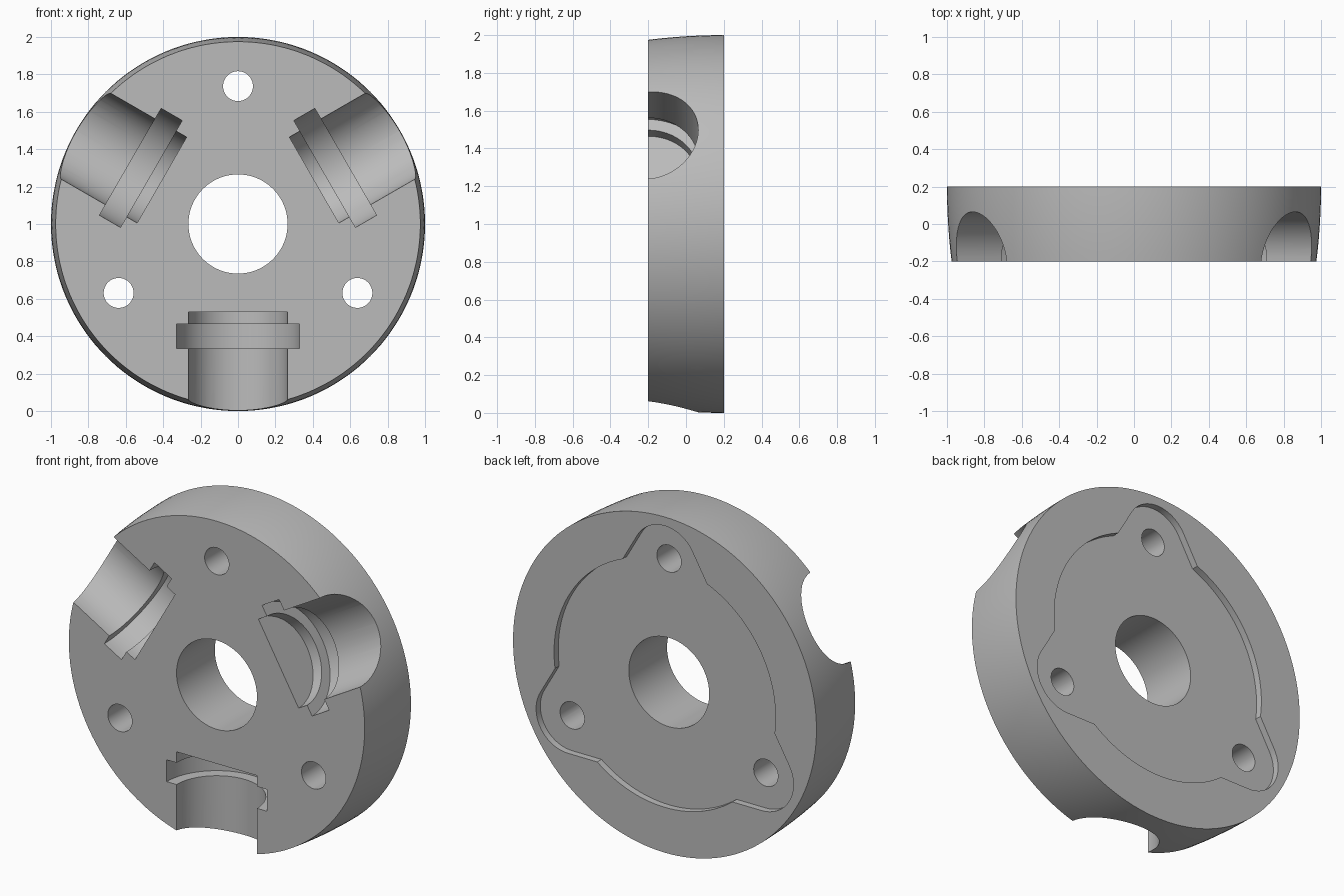
import bpy, bmesh
from math import sin, cos, pi, radians, sqrt, atan2
from mathutils import Matrix, Vector

if "Cube" in bpy.data.objects:
    bpy.data.objects.remove(bpy.data.objects["Cube"])

FRONT, BACK, FLOOR = -0.2, 0.2, 0.16
BOLT_R, LOBE_R, RECESS_R = 0.737, 0.21, 0.73
HUB = Matrix.Translation((0, 0, 1))
ALONG_Y = Matrix.Rotation(-pi / 2, 4, "X")

metal = bpy.data.materials.new("grey metal")
metal.use_nodes = True
grey = (0.5, 0.5, 0.5, 1)
metal.diffuse_color = grey
metal.node_tree.nodes["Principled BSDF"].inputs["Base Color"].default_value = grey


def finish(name, bm, matrix):
    bmesh.ops.remove_doubles(bm, verts=bm.verts, dist=1e-5)
    bmesh.ops.transform(bm, matrix=matrix, verts=bm.verts)
    bmesh.ops.recalc_face_normals(bm, faces=bm.faces)
    mesh = bpy.data.meshes.new(name)
    bm.to_mesh(mesh)
    bm.free()
    mesh.materials.append(metal)
    obj = bpy.data.objects.new(name, mesh)
    bpy.context.collection.objects.link(obj)
    return obj


def lathe(name, profile, matrix, segments=64):
    """Revolve a closed (radius, height) profile about z."""
    bm = bmesh.new()
    verts = [bm.verts.new((r, 0, h)) for r, h in profile]
    edges = [bm.edges.new((a, b)) for a, b in zip(verts, verts[1:] + verts[:1])]
    bmesh.ops.spin(bm, geom=verts + edges, axis=(0, 0, 1), cent=(0, 0, 0),
                   angle=2 * pi, steps=segments)
    # the profile's own edge on the axis collapses to slivers
    bmesh.ops.remove_doubles(bm, verts=bm.verts, dist=1e-5)
    bmesh.ops.delete(bm, geom=[e for e in bm.edges if not e.link_faces], context="EDGES")
    return finish(name, bm, matrix)


def recess_outline():
    """Disc with three rounded lobes whose straight flanks meet the disc."""
    # where the flank, tangent to the lobe at 30 degrees, crosses the disc
    dist = BOLT_R * 0.5 + LOBE_R
    t = sqrt(RECESS_R ** 2 - dist ** 2)
    corner = Vector((dist * cos(pi / 6) + t * 0.5, dist * 0.5 - t * cos(pi / 6)))
    if corner.y < 0:
        corner = Vector((dist * cos(pi / 6) - t * 0.5, dist * 0.5 + t * cos(pi / 6)))
    start = atan2(corner.y, corner.x)
    lobe = [Vector((LOBE_R * cos(a), BOLT_R + LOBE_R * sin(a)))
            for a in (radians(30 + 5 * i) for i in range(25))]
    sweep = 2 * start - pi / 3
    arc = [Vector((RECESS_R * cos(a), RECESS_R * sin(a)))
           for a in (start - sweep + sweep * i / 30 for i in range(31))]
    points = []
    for k in range(3):
        turn = Matrix.Rotation(k * 2 * pi / 3, 2)
        points += [turn @ p for p in arc + lobe]
    return points


# Disc with gently crowned rim and central bore
steps = 12
rim = []
for i in range(steps + 1):
    y = FRONT + (BACK - FRONT) * i / steps
    rim.append((1 - 0.025 * ((BACK - y) / (BACK - FRONT)) ** 2, y))
body = lathe("slotted_disc", [(0.265, FRONT)] + rim + [(0.265, BACK)],
             HUB @ ALONG_Y, 144)

# Stepped radial sockets and the bolt holes between them
cutters = []
socket = [(0, -0.2), (0.265, -0.2), (0.265, 0.335), (0.33, 0.335), (0.33, 0.465),
          (0.265, 0.465), (0.265, 0.53), (0, 0.53)]
bolt = [(0, -0.5), (0.08, -0.5), (0.08, 0.5), (0, 0.5)]
for k in range(3):
    turn = HUB @ Matrix.Rotation(k * 2 * pi / 3, 4, "Y")
    cutters.append(lathe("socket_cutter", socket,
                         turn @ Matrix.Translation((0, FRONT, -1))))
    cutters.append(lathe("bolt_cutter", bolt,
                         turn @ Matrix.Translation((0, 0, BOLT_R)) @ ALONG_Y, 48))

# Shallow lobed recess in the back
bm = bmesh.new()
face = bm.faces.new([bm.verts.new((p.x, FLOOR, p.y)) for p in recess_outline()])
top = bmesh.ops.extrude_face_region(bm, geom=[face])["geom"]
bmesh.ops.translate(bm, vec=(0, 0.2, 0),
                    verts=[v for v in top if isinstance(v, bmesh.types.BMVert)])
if not any(abs(f.calc_center_median().y - FLOOR) < 1e-4 for f in bm.faces):
    bmesh.ops.holes_fill(bm, edges=bm.edges)
cutters.append(finish("recess_cutter", bm, HUB))

# Cut everything, then bake the result and drop the cutters
for cutter in cutters:
    cutter.hide_render = True
    mod = body.modifiers.new(cutter.name, "BOOLEAN")
    mod.operation, mod.solver, mod.object = "DIFFERENCE", "EXACT", cutter
depsgraph = bpy.context.evaluated_depsgraph_get()
baked = bpy.data.meshes.new_from_object(body.evaluated_get(depsgraph))
body.modifiers.clear()
body.data = baked
for cutter in cutters:
    bpy.data.objects.remove(cutter)

# Smooth curved walls, crisp edges
bpy.ops.object.select_all(action="DESELECT")
body.select_set(True)
bpy.context.view_layer.objects.active = body
bpy.ops.object.shade_smooth_by_angle(angle=radians(25))
